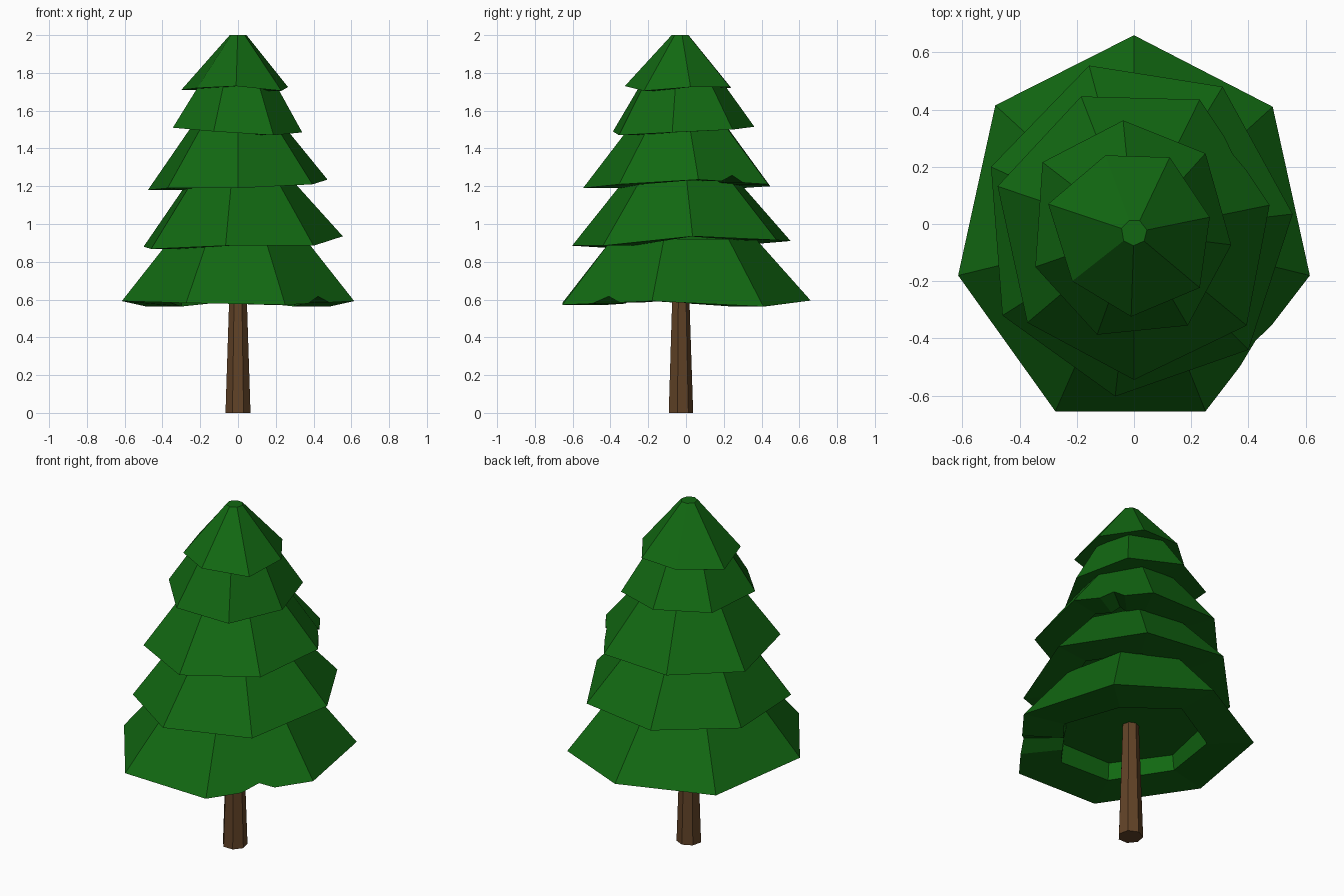
import bpy, bmesh, math
from mathutils import Vector

if "Cube" in bpy.data.objects:
    bpy.data.objects.remove(bpy.data.objects["Cube"])

AXIS = (0.0, -0.03)          # the trunk line the tiers taper towards


def material(name, rgb):
    m = bpy.data.materials.new(name)
    m.diffuse_color = (*rgb, 1)
    m.use_nodes = True
    m.node_tree.nodes["Principled BSDF"].inputs["Base Color"].default_value = m.diffuse_color
    return m


GREEN = material("needles", (0.006, 0.14, 0.006))
BROWN = material("bark", (0.12, 0.055, 0.02))


def finish(name, bm, mat):
    bmesh.ops.recalc_face_normals(bm, faces=bm.faces)
    me = bpy.data.meshes.new(name)
    bm.to_mesh(me)
    bm.free()
    me.materials.append(mat)
    ob = bpy.data.objects.new(name, me)
    bpy.context.collection.objects.link(ob)


def toward_axis(p, s, z=None):
    return Vector((AXIS[0] + (p.x - AXIS[0]) * s,
                   AXIS[1] + (p.y - AXIS[1]) * s, p.z if z is None else z))


def tier(name, rim, top_scale, top_z, groove=None):
    """Seven-sided skirt with a recessed underside and an optional nick in one rim edge."""
    rim = [Vector(p) for p in rim]
    n = len(rim)
    bm = bmesh.new()
    segs = []                 # rim points of each side, start corner first
    for i, a in enumerate(rim):
        b = rim[(i + 1) % n]
        pts = [a]
        if i == groove:
            peak = toward_axis(a.lerp(b, 0.5), 0.98) + Vector((0, 0, 0.035))
            pts += [a.lerp(b, 0.36), peak, a.lerp(b, 0.67)]
        segs.append(pts)
    flat = [p for s in segs for p in s]
    ceil_z = sum(p.z for p in rim) / n + 0.1
    outer = [[bm.verts.new(p) for p in s] for s in segs]
    ring0 = [v for s in outer for v in s]
    ring1 = [bm.verts.new(toward_axis(p, 0.62)) for p in flat]
    ring2 = [bm.verts.new(toward_axis(p, 0.60, ceil_z)) for p in flat]
    if top_scale is None:     # small even tip
        tops = []
        for p in rim:
            d = Vector((p.x - AXIS[0], p.y - AXIS[1]))
            d.normalize()
            tops.append(Vector((AXIS[0] + d.x * 0.046, AXIS[1] + d.y * 0.046, top_z)))
    else:
        tops = [toward_axis(p, top_scale, top_z) for p in rim]
    top = [bm.verts.new(p) for p in tops]
    # sloping sides and cap
    for i in range(n):
        j = (i + 1) % n
        bm.faces.new(outer[i] + [outer[j][0], top[j], top[i]])
    bm.faces.new(top)
    # underside ring, recess wall, recess ceiling
    m = len(flat)
    for i in range(m):
        j = (i + 1) % m
        bm.faces.new((ring0[i], ring1[i], ring1[j], ring0[j]))
        bm.faces.new((ring1[i], ring2[i], ring2[j], ring1[j]))
    bm.faces.new(ring2)
    finish(name, bm, GREEN)


# foliage tiers, bottom to top, rim corners clockwise seen from above
tier("foliage_tier_1", [(0, .66, .595), (.485, .41, .563), (.615, -.18, .592),
     (.25, -.655, .572), (-.275, -.655, .582), (-.615, -.18, .592),
     (-.485, .415, .563)], 0.58, 0.92, groove=2)
tier("foliage_tier_2", [(.31, .48, .915), (.555, .035, .935), (.40, -.44, .885),
     (-.066, -.603, .885), (-.46, -.32, .868), (-.50, .20, .88),
     (-.157, .554, .91)], 0.52, 1.23)
tier("foliage_tier_3", [(-.185, .446, 1.20), (.23, .435, 1.21), (.474, .066, 1.235),
     (.394, -.355, 1.21), (0, -.545, 1.19), (-.373, -.345, 1.19),
     (-.477, .132, 1.18)], 0.51, 1.52, groove=1)
tier("foliage_tier_4", [(-.038, .362, 1.515), (.25, .247, 1.50), (.34, -.073, 1.485),
     (.188, -.355, 1.47), (-.129, -.387, 1.49), (-.345, -.15, 1.51),
     (-.32, .216, 1.515)], 0.57, 1.75)
tier("foliage_tier_5", [(-.10, .24, 1.72), (.125, .233, 1.725), (.265, .024, 1.725),
     (.23, -.223, 1.705), (-.01, -.324, 1.73), (-.216, -.20, 1.72),
     (-.30, .07, 1.71)], None, 2.0)

# trunk: tapered seven-sided post
bm = bmesh.new()
rings = []
for r, z in ((0.068, 0), (0.045, 0.69)):
    rings.append([bm.verts.new((AXIS[0] + r * math.sin(k * math.tau / 7),
                                AXIS[1] + r * math.cos(k * math.tau / 7), z))
                  for k in range(7)])
for k in range(7):
    j = (k + 1) % 7
    bm.faces.new((rings[0][k], rings[0][j], rings[1][j], rings[1][k]))
for ring in rings:
    bm.faces.new(ring)
finish("trunk", bm, BROWN)
